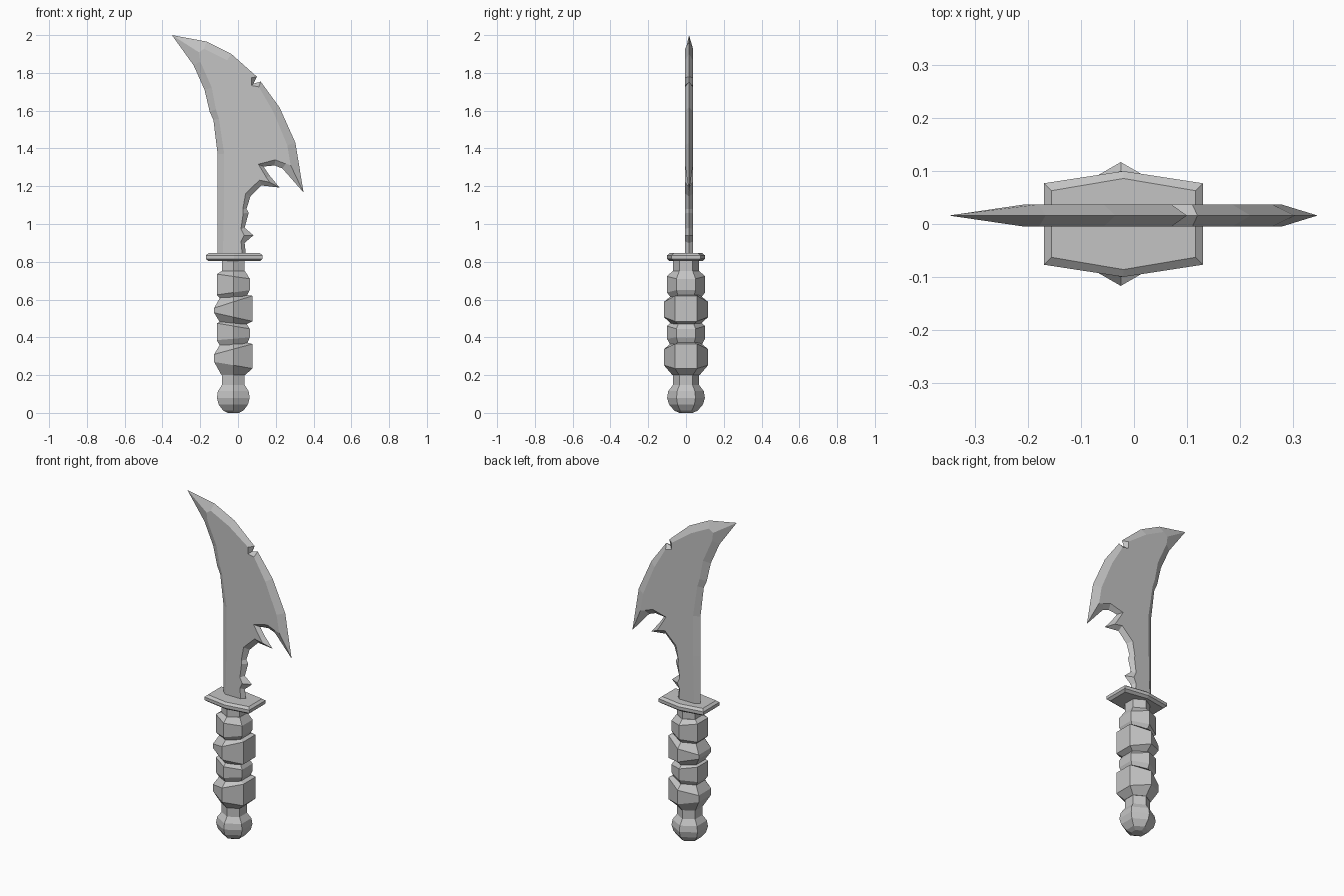
import bpy, bmesh, math
from mathutils import Vector

cube = bpy.data.objects.get("Cube")
if cube:
    bpy.data.objects.remove(cube, do_unlink=True)

grey = bpy.data.materials.new("plain_grey")
grey.use_nodes = True
grey.diffuse_color = (0.55, 0.55, 0.55, 1)
grey.node_tree.nodes["Principled BSDF"].inputs["Base Color"].default_value = (0.55, 0.55, 0.55, 1)

AXIS = -0.025  # centre line of the grip in x


def loft(name, loops):
    """Skin equal-length loops of points and cap both ends."""
    bm = bmesh.new()
    rows = [[bm.verts.new(p) for p in loop] for loop in loops]
    n = len(rows[0])
    for a, b in zip(rows, rows[1:]):
        for i in range(n):
            j = (i + 1) % n
            bm.faces.new((a[i], a[j], b[j], b[i]))
    bm.faces.new(rows[0][::-1])
    bm.faces.new(rows[-1])
    bmesh.ops.recalc_face_normals(bm, faces=bm.faces)
    mesh = bpy.data.meshes.new(name)
    bm.to_mesh(mesh)
    bm.free()
    mesh.materials.append(grey)
    obj = bpy.data.objects.new(name, mesh)
    bpy.context.collection.objects.link(obj)
    return obj


def hexagon(radius, z_left, z_right=None):
    """Hexagon with corners on +y and -y, its height sloping along x."""
    z_right = z_left if z_right is None else z_right
    points = []
    for i in range(6):
        a = math.pi / 2 + i * math.pi / 3
        t = 0.5 + 0.5 * math.cos(a) / math.cos(math.pi / 6)
        points.append((AXIS + radius * math.cos(a), radius * math.sin(a),
                       z_left + (z_right - z_left) * t))
    return points


# Grip core and pommel
loft("grip_core", [hexagon(0.07, 0.1), hexagon(0.07, 0.82)])
pommel = [(0.035, 0), (0.062, 0.012), (0.09, 0.045), (0.1, 0.08), (0.094, 0.115), (0.07, 0.147)]
loft("pommel", [hexagon(r, z) for r, z in pommel])

# Wedge-shaped grip wraps: radius, then bottom and top on the left and right
wraps = [
    (0.117, 0.27, 0.31, 0.235, 0.365, 0.2, 0.375),
    (0.101, 0.385, 0.475, 0.40, 0.445, 0.34, 0.485),
    (0.117, 0.53, 0.555, 0.485, 0.62, 0.465, 0.625),
    (0.101, 0.625, 0.735, 0.65, 0.71, 0.6, 0.75),
]
for i, (r, bl, tl, br, tr, low, high) in enumerate(wraps):
    loft(f"grip_wrap_{i + 1}", [hexagon(0.072, low), hexagon(r, bl, br),
                                hexagon(r, tl, tr), hexagon(0.072, high)])


# Guard with chamfered rim
def guard_loop(inset, z):
    w, side, mid = 0.15 - inset, 0.077 - inset, 0.1 - inset
    return [(x - 0.02, y, z) for x, y in
            ((-w, -side), (0, -mid), (w, -side), (w, side), (0, mid), (-w, side))]


loft("guard", [guard_loop(0.014, 0.803), guard_loop(0, 0.815),
               guard_loop(0, 0.834), guard_loop(0.014, 0.846)])

# Blade edge: x, z and width of the bevel
edge = [
    (-0.35, 2.0, 0.17), (-0.167, 1.966, 0.04), (-0.035, 1.9, 0.04), (0.1, 1.78, 0.03),
    (0.082, 1.743, 0.015), (0.12, 1.754, 0.03), (0.22, 1.617, 0.04), (0.304, 1.43, 0.045),
    (0.347, 1.167, 0.16), (0.235, 1.294, 0.03), (0.193, 1.31, 0.03), (0.135, 1.304, 0.03),
    (0.167, 1.257, 0.02), (0.22, 1.193, 0.06), (0.124, 1.204, 0.03), (0.066, 1.146, 0.03),
    (0.045, 1.08, 0.02), (0.057, 1.06, 0.03), (0.035, 0.98, 0.02), (0.082, 0.94, 0.05),
    (0.035, 0.9, 0.02), (0.045, 0.81, 0.03), (-0.108, 0.81, 0.04), (-0.108, 1.13, 0.035),
    (-0.108, 1.37, 0.035), (-0.13, 1.55, 0.03), (-0.15, 1.595, 0.035), (-0.177, 1.71, 0.04),
    (-0.235, 1.84, 0.04),
]
outline = [Vector((x, z)) for x, z, w in edge]


def inner_point(i):
    """Move an edge point inward along the bisector of its corner."""
    p = outline[i]
    a = (p - outline[i - 1]).normalized()
    b = (outline[(i + 1) % len(outline)] - p).normalized()
    inward = Vector((a.y + b.y, -a.x - b.x)).normalized()
    return p + inward * edge[i][2]


flat = [inner_point(i) for i in range(len(edge))]
loft("blade", [[(p.x, y, p.y) for p in loop]
               for loop, y in ((flat, -0.005), (outline, 0.016), (flat, 0.037))])
